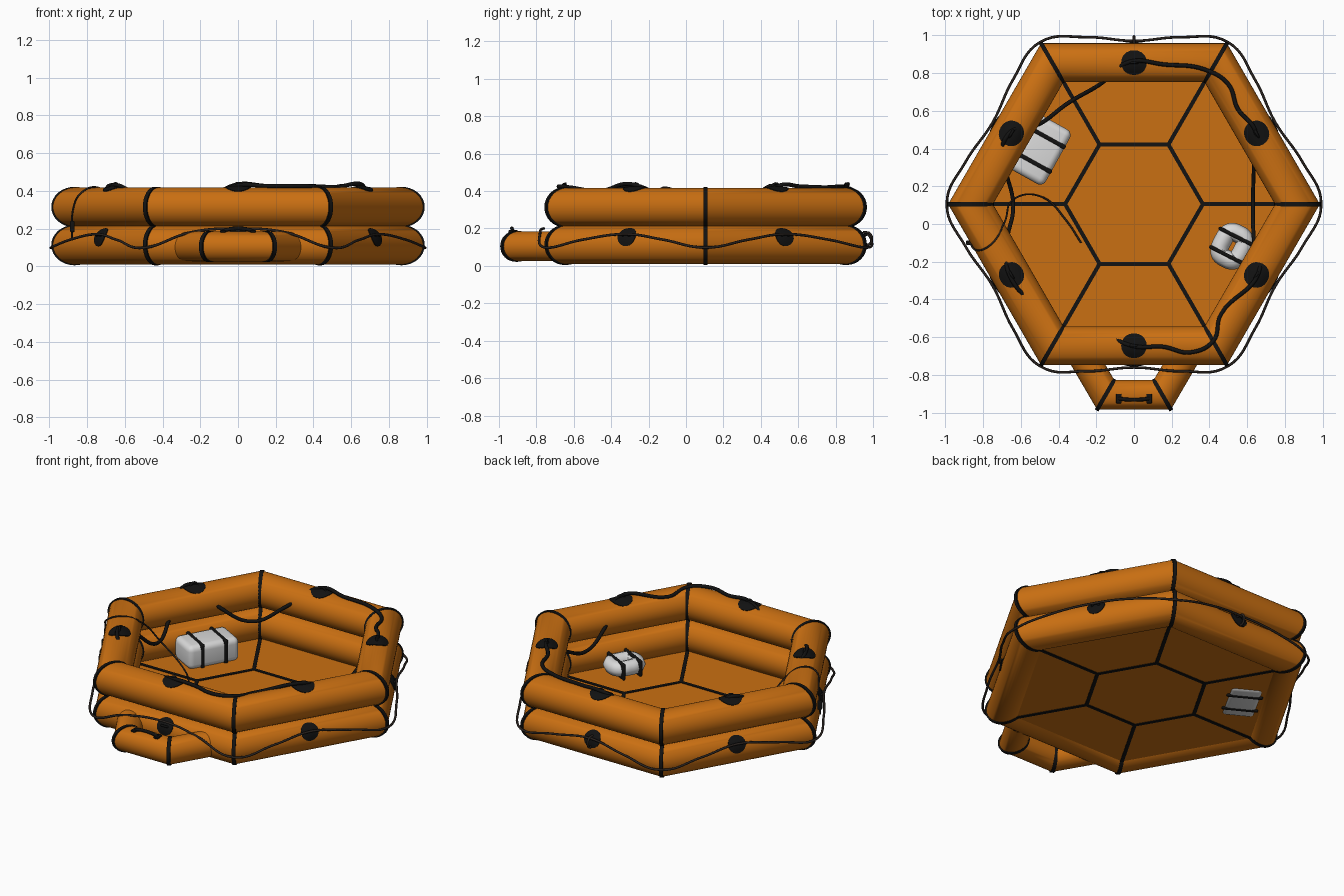
import bpy, bmesh, math
from math import sin, cos, pi, radians
from mathutils import Vector, Matrix

if "Cube" in bpy.data.objects:
    bpy.data.objects.remove(bpy.data.objects["Cube"])

CENTRE_Y = 0.105      # centre of the hexagon
APO = 0.75            # apothem of the tube centre line
R = 0.103             # main tube radius
LOW, HIGH = 0.112, 0.314
FLOOR_Z = 0.03


def material(name, rgb, rough=0.6):
    m = bpy.data.materials.new(name)
    m.use_nodes = True
    m.diffuse_color = (*rgb, 1)
    b = m.node_tree.nodes["Principled BSDF"]
    b.inputs["Base Color"].default_value = (*rgb, 1)
    b.inputs["Roughness"].default_value = rough
    return m


ORANGE = material("orange_fabric", (0.59, 0.16, 0.006))
BLACK = material("black_webbing", (0.006, 0.006, 0.006))
ROPE = material("dark_brown_rope", (0.022, 0.016, 0.013))
WHITE = material("white_bag", (0.7, 0.7, 0.7))


def finish(name, bm, mat):
    bmesh.ops.recalc_face_normals(bm, faces=bm.faces)
    me = bpy.data.meshes.new(name)
    bm.to_mesh(me)
    bm.free()
    ob = bpy.data.objects.new(name, me)
    bpy.context.collection.objects.link(ob)
    me.materials.append(mat)
    select(ob)
    bpy.ops.object.shade_smooth_by_angle(angle=radians(35))
    return ob


def select(ob):
    bpy.ops.object.select_all(action='DESELECT')
    ob.select_set(True)
    bpy.context.view_layer.objects.active = ob


def skin(bm, rings, closed):
    # join successive vertex rings with quads
    n = len(rings[0])
    for i in range(len(rings) if closed else len(rings) - 1):
        a, b = rings[i], rings[(i + 1) % len(rings)]
        for j in range(n):
            bm.faces.new((a[j], a[(j + 1) % n], b[(j + 1) % n], b[j]))


def ring(bm, p, out, r, stretch, n=32):
    return [bm.verts.new(p + out * (r * stretch * cos(2 * pi * j / n))
                         + Vector((0, 0, r * sin(2 * pi * j / n)))) for j in range(n)]


MITRE = 1 / cos(radians(30))


def band(name, p, out, r, half=0.011):
    # webbing ring lying in the mitre plane of a corner
    bm = bmesh.new()
    side = Vector((-out.y, out.x, 0)) * half
    rings = [ring(bm, p + side * s, out, r + d, MITRE)
             for s, d in ((-1, -0.004), (-1, 0.004), (1, 0.004), (1, -0.004))]
    skin(bm, rings, True)
    finish(name, bm, BLACK)


def direction(deg):
    return Vector((cos(radians(deg)), sin(radians(deg)), 0))


def on_side(k, t, apo, z):
    # point beside hexagon side k: t along it, apo outward
    n = direction(30 + 60 * k)
    return Vector((0, CENTRE_Y, z)) + n * apo + Vector((-n.y, n.x, 0)) * t


def rope(name, pts, r, mat, closed=False):
    cu = bpy.data.curves.new(name, 'CURVE')
    cu.dimensions = '3D'
    cu.bevel_depth, cu.bevel_resolution, cu.resolution_u = r, 2, 8
    cu.use_fill_caps = True
    sp = cu.splines.new('BEZIER')
    sp.bezier_points.add(len(pts) - 1)
    for b, p in zip(sp.bezier_points, pts):
        b.co = p
        b.handle_left_type = b.handle_right_type = 'AUTO'
    sp.use_cyclic_u = closed
    ob = bpy.data.objects.new(name, cu)
    bpy.context.collection.objects.link(ob)
    cu.materials.append(mat)
    select(ob)
    bpy.ops.object.convert(target='MESH')
    bpy.ops.object.shade_smooth()


def box(name, loc, dims, angle, mat, bevel=0.0):
    bm = bmesh.new()
    bmesh.ops.create_cube(bm, size=1)
    bmesh.ops.scale(bm, vec=dims, verts=bm.verts)
    if bevel:
        bmesh.ops.bevel(bm, geom=bm.edges[:], offset=bevel, segments=5,
                        profile=0.5, affect='EDGES')
    bmesh.ops.transform(bm, matrix=Matrix.Translation(loc) @ Matrix.Rotation(radians(angle), 4, 'Z'),
                        verts=bm.verts)
    return finish(name, bm, mat)


# Two stacked hexagonal tubes with webbing at every corner
for label, z in (("lower", LOW), ("upper", HIGH)):
    bm = bmesh.new()
    corners = [(Vector((0, CENTRE_Y, z)) + direction(60 * k) * APO * MITRE, direction(60 * k))
               for k in range(6)]
    skin(bm, [ring(bm, p, d, R, MITRE, 40) for p, d in corners], True)
    finish(label + "_tube", bm, ORANGE)
    for k, (p, d) in enumerate(corners):
        band(f"{label}_corner_band_{k}", p, d, R)

# Floor sheet with webbing on both faces
bm = bmesh.new()
bmesh.ops.create_circle(bm, cap_ends=True, segments=6, radius=0.82)
bmesh.ops.rotate(bm, cent=(0, 0, 0), matrix=Matrix.Rotation(
    -math.atan2(bm.verts[:][0].co.y, bm.verts[:][0].co.x), 3, 'Z'), verts=bm.verts)
bmesh.ops.translate(bm, vec=(0, CENTRE_Y, FLOOR_Z), verts=bm.verts)
finish("floor", bm, ORANGE)
INNER = 0.365
for k in range(6):
    origin = Vector((0, CENTRE_Y, FLOOR_Z))
    box(f"floor_spoke_{k}", origin + direction(60 * k) * (INNER + 0.8) / 2,
        (0.8 - INNER, 0.021, 0.008), 60 * k, BLACK)
    box(f"floor_hexagon_strip_{k}", origin + direction(60 * k + 30) * INNER / MITRE,
        (0.021, INNER + 0.012, 0.008), 60 * k + 30, BLACK)

# Boarding step at the front
step = [(-0.27, -0.70), (-0.15, -0.905), (0.15, -0.905), (0.27, -0.70)]
bm = bmesh.new()
rings = []
for i, (x, y) in enumerate(step):
    out = direction((150, 240, 300, 30)[i] if i in (1, 2) else (210 if i == 0 else 330))
    rings.append(ring(bm, Vector((x, y, 0.105)), out, 0.079, MITRE if i in (1, 2) else 1))
skin(bm, rings, False)
finish("boarding_step", bm, ORANGE)
for s in (-1, 1):
    band(f"step_band_{s}", Vector((s * 0.15, -0.905, 0.105)), direction(270 + 30 * s), 0.079)
    box(f"step_handle_pad_{s}", (s * 0.08, -0.925, 0.185), (0.03, 0.05, 0.012), 0, BLACK, 0.004)
rope("step_handle", [(-0.08, -0.925, 0.187), (-0.04, -0.93, 0.198),
                     (0.04, -0.93, 0.198), (0.08, -0.925, 0.187)], 0.01, BLACK)


def patch(name, k, z0, phi, rad):
    # round patch wrapped on the tube, with a small lug
    bm = bmesh.new()
    surf = lambda t, s, lift: on_side(k, t, APO + (R + lift) * cos(phi + s / R),
                                      z0 + (R + lift) * sin(phi + s / R))
    rings = []
    for f, lift in ((1, -0.002), (1, 0.004), (0.66, 0.006), (0.33, 0.009), (0.02, 0.01)):
        rings.append([bm.verts.new(surf(rad * f * cos(a), rad * f * sin(a), lift))
                      for a in (2 * pi * j / 20 for j in range(20))])
    skin(bm, rings, False)
    bm.faces.new(rings[-1])
    finish(name, bm, BLACK)
    rope(name + "_lug", [surf(-0.022, 0, 0.004), surf(-0.012, 0, 0.02),
                         surf(0.012, 0, 0.02), surf(0.022, 0, 0.004)], 0.007, BLACK)


for k in range(6):
    patch(f"grab_patch_{k}", k, LOW, radians(27), 0.055)
    patch(f"top_patch_{k}", k, HIGH, pi / 2, 0.068)

# Outer grab line, looping from patch to patch
line = []
for k in range(6):
    front = k == 4
    line += [on_side(k, -0.25, 0.885, 0.18 if front else 0.14),
             on_side(k, 0, 0.865, 0.2 if front else 0.17),
             on_side(k, 0.25, 0.885, 0.18 if front else 0.14),
             Vector((0, CENTRE_Y, 0.098)) + direction(60 * k + 60) * 0.992]
rope("outer_grab_line", line, 0.007, ROPE, True)
rope("back_loop", [(0, 0.945, 0.18), (0, 0.985, 0.17), (0, 0.985, 0.12), (0, 0.95, 0.11)], 0.007, ROPE)

# Inner line hanging between the top patches
rope("inner_grab_line", [
    (-0.02, 0.86, 0.43), (-0.18, 0.74, 0.31), (-0.35, 0.64, 0.21), (-0.5, 0.53, 0.3),
    (-0.67, 0.47, 0.43), (-0.68, 0.3, 0.3), (-0.64, 0.1, 0.2), (-0.67, -0.08, 0.32),
    (-0.66, -0.27, 0.43), (-0.5, -0.45, 0.36), (-0.37, -0.55, 0.32), (-0.2, -0.57, 0.36),
    (0.01, -0.65, 0.43), (0.15, -0.65, 0.425), (0.3, -0.68, 0.425), (0.42, -0.62, 0.42),
    (0.46, -0.48, 0.4), (0.66, -0.26, 0.43), (0.635, -0.08, 0.3), (0.63, 0.1, 0.23),
    (0.635, 0.3, 0.3), (0.64, 0.5, 0.43), (0.55, 0.61, 0.425), (0.5, 0.74, 0.42),
    (0.37, 0.82, 0.425), (0.16, 0.845, 0.425)], 0.011, BLACK, True)

# Thin painter line over the right side tube
rope("painter_line", [
    (-0.28, -0.1, 0.035), (-0.36, 0.02, 0.04), (-0.48, 0.14, 0.06), (-0.64, 0.13, 0.2),
    (-0.69, 0.0, 0.36), (-0.76, -0.11, 0.42), (-0.83, -0.14, 0.39), (-0.87, -0.1, 0.32),
    (-0.88, -0.1, 0.15)], 0.005, ROPE)
box("painter_toggle", (-0.878, -0.1, 0.21), (0.025, 0.025, 0.06), 0, BLACK, 0.008)

# Large equipment bag
spot = Vector((-0.493, 0.39, 0.097))
box("large_bag", spot, (0.33, 0.205, 0.15), 61, WHITE, 0.035)
for s in (-1, 1):
    box(f"large_bag_strap_{s}", spot + direction(61) * 0.075 * s,
        (0.024, 0.213, 0.158), 61, BLACK, 0.009)

# Small ring-shaped bag
spot = Vector((0.52, -0.118, 0.092))
u, v = direction(63), direction(153)
loop = []
for j in range(16):
    a = 2 * pi * j / 16
    sq = lambda c: math.copysign(abs(c) ** 0.65, c)
    loop.append(spot + u * 0.073 * sq(cos(a)) + v * 0.057 * sq(sin(a)))
rope("small_bag", loop, 0.048, WHITE, True)
for s in (-1, 1):
    box(f"small_bag_strap_{s}", spot + u * 0.055 * s, (0.02, 0.216, 0.104), 63, BLACK, 0.009)
